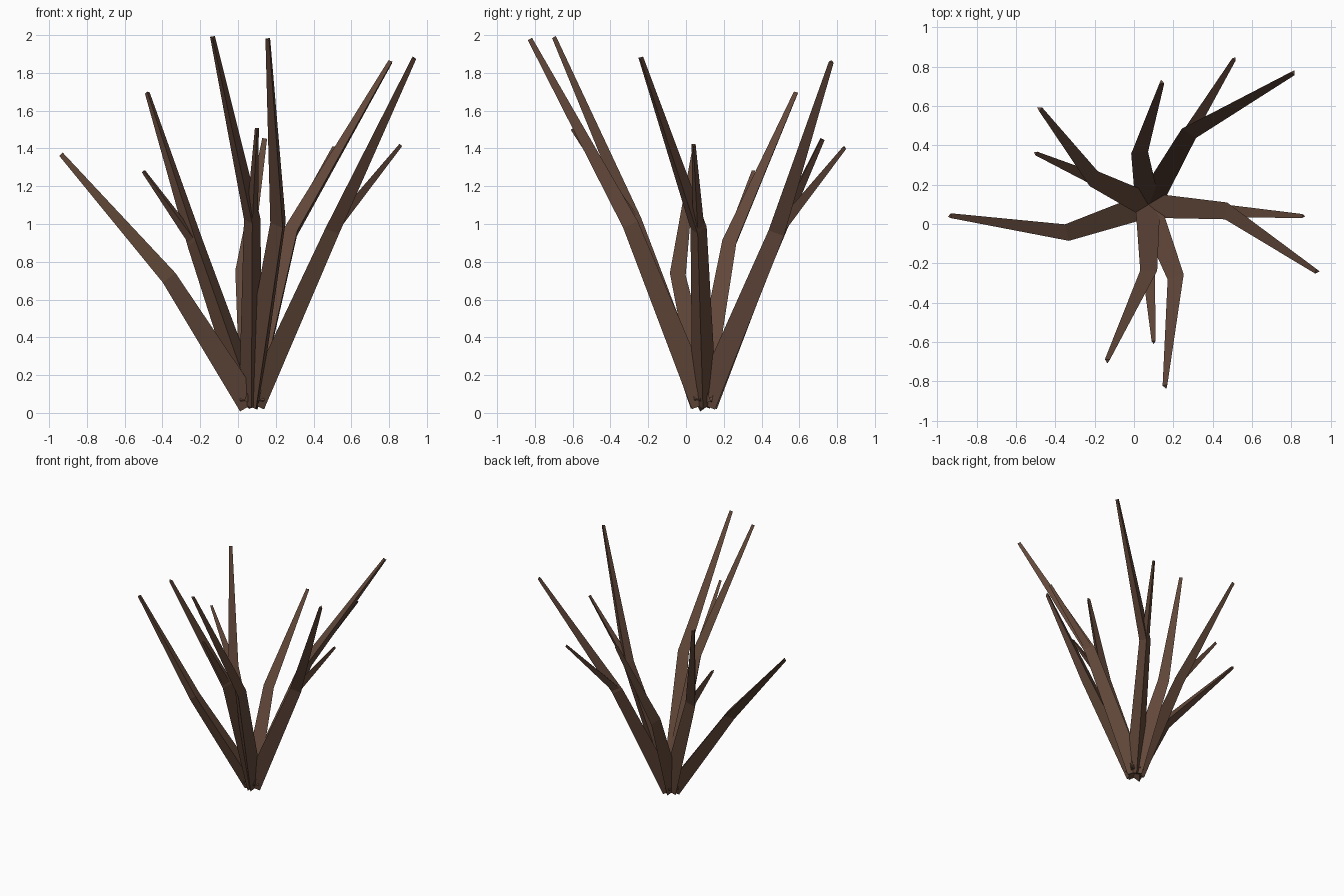
import bpy
import bmesh
from mathutils import Vector
from math import radians, sin, cos

cube = bpy.data.objects.get("Cube")
if cube:
    bpy.data.objects.remove(cube, do_unlink=True)

# Single bark colour
bark = bpy.data.materials.new("brown_bark")
bark.use_nodes = True
colour = (0.125, 0.066, 0.043, 1.0)
bark.diffuse_color = colour
shader = next(n for n in bark.node_tree.nodes if n.type == 'BSDF_PRINCIPLED')
shader.inputs["Base Color"].default_value = colour
shader.inputs["Roughness"].default_value = 0.9

ROOT = Vector((0.07, 0.095, 0.05))
ROOT_R, KNEE_R, TWIG_R, TIP_R = 0.075, 0.05, 0.036, 0.015


def make_branch(name, points, radii, lean):
    """Three-sided tapering branch, flat side up, ridge facing outwards."""
    across = Vector((-lean.y, lean.x, 0)).normalized()
    bm = bmesh.new()
    rings = []
    for i, (p, r) in enumerate(zip(points, radii)):
        before = (p - points[i - 1]).normalized() if i else Vector()
        after = (points[i + 1] - p).normalized() if i + 1 < len(points) else Vector()
        tangent = (before + after).normalized()
        up = tangent.cross(across).normalized()
        side = up.cross(tangent)
        ring = []
        for deg in (-90, 30, 150):
            a = radians(deg)
            ring.append(bm.verts.new(p + r * (cos(a) * side + sin(a) * up)))
        rings.append(ring)
    for low, high in zip(rings, rings[1:]):
        for k in range(3):
            n = (k + 1) % 3
            bm.faces.new((low[k], low[n], high[n], high[k]))
    bm.faces.new(rings[0])
    bm.faces.new(rings[-1])
    bmesh.ops.recalc_face_normals(bm, faces=bm.faces)
    mesh = bpy.data.meshes.new(name)
    bm.to_mesh(mesh)
    bm.free()
    mesh.materials.append(bark)
    bpy.context.collection.objects.link(bpy.data.objects.new(name, mesh))


# Name, knee, tip, optional side twig tip
branches = [
    ("right_branch", (-0.36, -0.05, 0.72), (-0.935, 0.04, 1.37), None),
    ("left_branch", (0.49, 0.065, 0.97), (0.93, -0.24, 1.88), (0.86, 0.04, 1.42)),
    ("front_branch", (0.075, -0.26, 1.02), (-0.135, -0.695, 1.99), (0.10, -0.60, 1.505)),
    ("front_left_branch", (0.22, -0.29, 1.0), (0.16, -0.825, 1.98), None),
    ("back_branch", (0.025, 0.385, 0.74), (0.14, 0.72, 1.45), None),
    ("back_left_branch", (0.29, 0.48, 0.96), (0.81, 0.77, 1.86), (0.51, 0.84, 1.405)),
    ("back_right_branch", (-0.225, 0.24, 0.9), (-0.48, 0.585, 1.695), (-0.50, 0.36, 1.28)),
]

for name, knee, tip, twig in branches:
    knee, tip = Vector(knee), Vector(tip)
    lean = knee - ROOT
    make_branch(name, [ROOT, knee, tip], [ROOT_R, KNEE_R, TIP_R], lean)
    if twig:
        make_branch(name.replace("branch", "twig"), [knee, Vector(twig)],
                    [TWIG_R, TIP_R * 0.8], lean)
